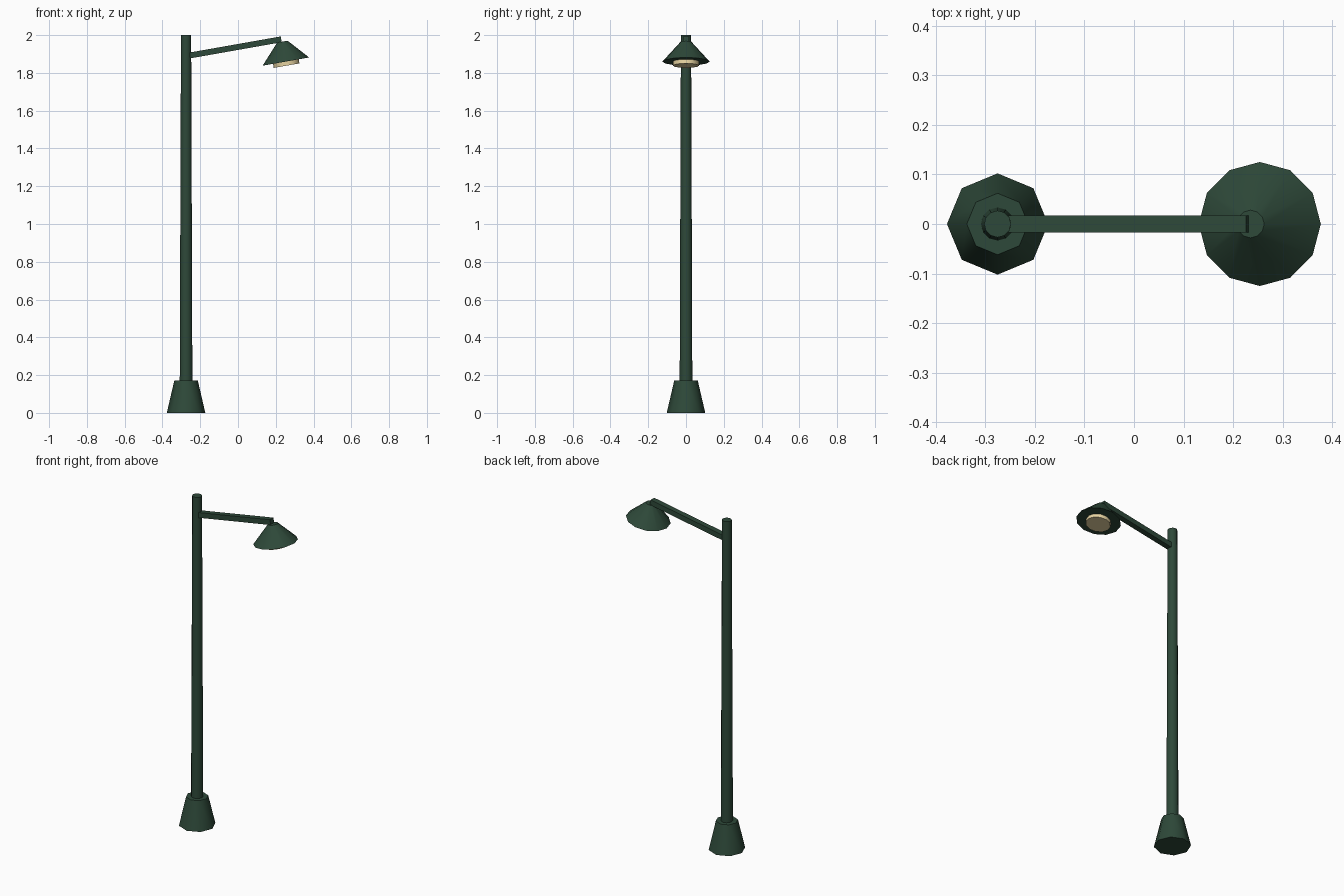
import bpy
import math
from mathutils import Vector

if "Cube" in bpy.data.objects:
    bpy.data.objects.remove(bpy.data.objects["Cube"])

TILT = math.radians(-10)   # arm rises 10 degrees toward the lamp head
POLE_X = -0.275


def material(name, color):
    mat = bpy.data.materials.new(name)
    mat.diffuse_color = color
    mat.use_nodes = True
    mat.node_tree.nodes["Principled BSDF"].inputs["Base Color"].default_value = mat.diffuse_color
    return mat


green = material("dark_green_paint", (0.027, 0.066, 0.041, 1))
glow = material("warm_glass", (0.80, 0.66, 0.36, 1))


def frustum(name, sides, r1, r2, base, height, mat, tilt=0.0):
    """Tapered prism that starts at 'base' and grows along its tilted axis."""
    axis = Vector((math.sin(tilt), 0, math.cos(tilt)))
    bpy.ops.mesh.primitive_cone_add(
        vertices=sides, radius1=r1, radius2=r2, depth=height,
        location=Vector(base) + axis * height / 2, rotation=(0, tilt, 0))
    obj = bpy.context.object
    obj.name = name
    obj.data.materials.append(mat)
    bpy.ops.object.shade_smooth_by_angle(angle=math.radians(46))
    return obj


# Foot and pole
frustum("base", 8, 0.102, 0.062, (POLE_X, 0, 0), 0.172, green)
frustum("pole", 12, 0.0335, 0.027, (POLE_X, 0, 0.16), 1.84, green)

# Square arm between pole and lamp head
start, end = Vector((-0.255, 0, 1.893)), Vector((0.229, 0, 1.977))
bpy.ops.mesh.primitive_cube_add(size=1, location=(start + end) / 2,
                                rotation=(0, TILT, 0))
arm = bpy.context.object
arm.name = "arm"
arm.scale = ((end - start).length, 0.034, 0.031)
arm.data.materials.append(green)

# Tilted shade and the lamp disc under it
rim = Vector((0.2535, 0, 1.86))
down = Vector((math.sin(TILT), 0, math.cos(TILT))) * -0.022
frustum("shade", 12, 0.125, 0.028, rim, 0.107, green, TILT)
frustum("lamp", 12, 0.069, 0.069, rim + down, 0.03, glow, TILT)
